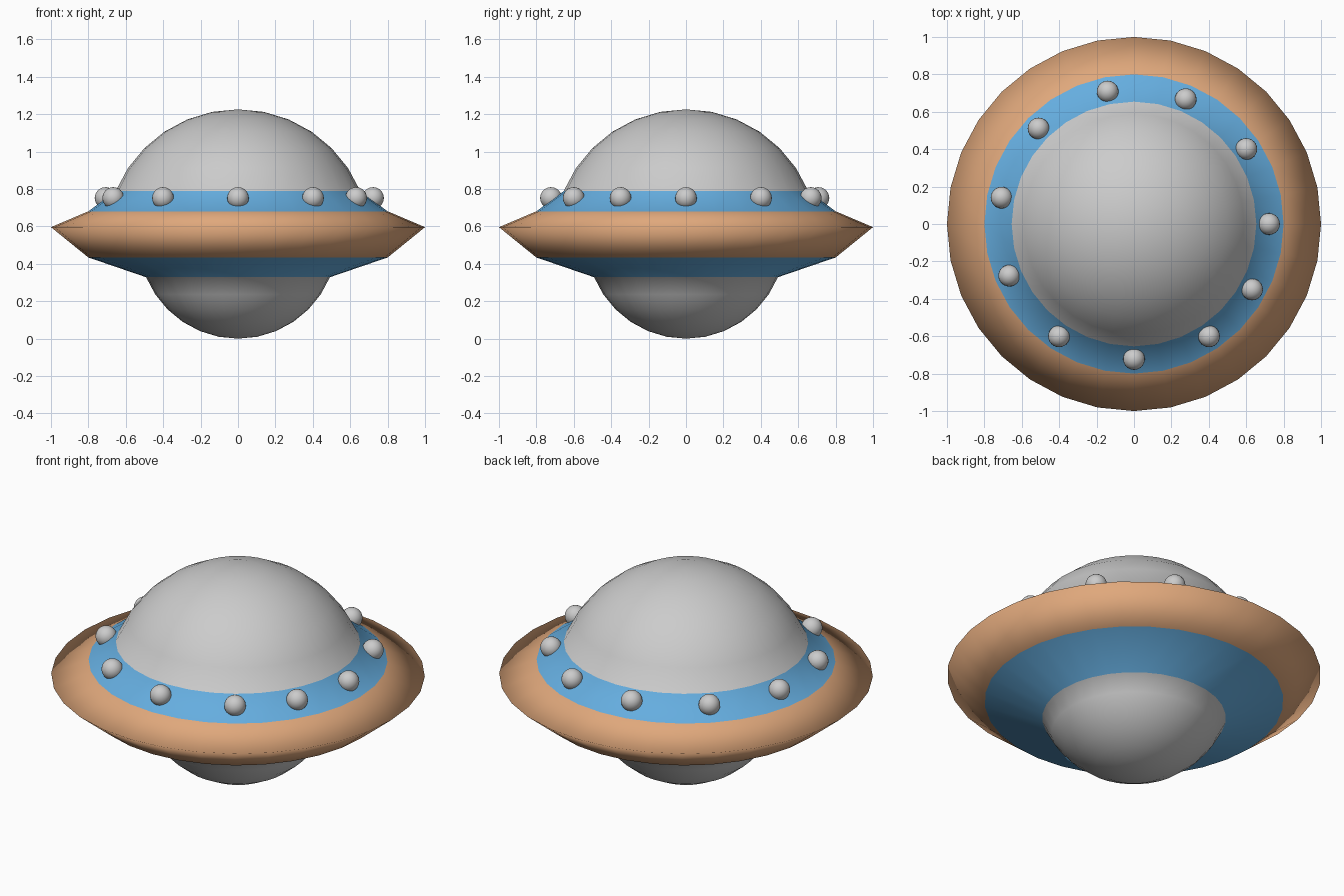
import bpy
import bmesh
from math import sin, cos, pi, radians

if "Cube" in bpy.data.objects:
    bpy.data.objects.remove(bpy.data.objects["Cube"])

SIDES = 32
STEP = pi / 16


def material(name, color):
    m = bpy.data.materials.new(name)
    m.diffuse_color = color
    m.use_nodes = True
    m.node_tree.nodes["Principled BSDF"].inputs["Base Color"].default_value = m.diffuse_color
    return m


grey = material("grey", (0.8, 0.8, 0.8, 1))
blue = material("blue", (0.13, 0.42, 0.74, 1))
tan = material("tan", (0.74, 0.39, 0.2, 1))


def finish(bm, name, mats):
    bmesh.ops.recalc_face_normals(bm, faces=bm.faces)
    for f in bm.faces:
        f.smooth = True
    mesh = bpy.data.meshes.new(name)
    bm.to_mesh(mesh)
    bm.free()
    for m in mats:
        mesh.materials.append(m)
    obj = bpy.data.objects.new(name, mesh)
    bpy.context.collection.objects.link(obj)
    return obj


# Hull profile: belly cap, lower band, rim, upper band, dome cap
belly = [(0.532 * sin(i * STEP), 0.532 - 0.532 * cos(i * STEP)) for i in range(1, 7)]
dome = [(0.708 * sin(i * STEP), 0.518 + 0.708 * cos(i * STEP)) for i in range(6, 0, -1)]
profile = belly + [(0.8, 0.434), (1.0, 0.596), (0.8, 0.681)] + dome
strip_mats = [0] * 5 + [1, 2, 2, 1] + [0] * 5

# Saucer hull: one continuous turned surface
bm = bmesh.new()
rings = [[bm.verts.new((r * cos(2 * pi * k / SIDES), r * sin(2 * pi * k / SIDES), z))
          for k in range(SIDES)] for r, z in profile]
for (lo, hi), mat in zip(zip(rings, rings[1:]), strip_mats):
    for k in range(SIDES):
        n = (k + 1) % SIDES
        bm.faces.new((lo[k], lo[n], hi[n], hi[k])).material_index = mat
bottom = bm.verts.new((0, 0, 0))
top = bm.verts.new((0, 0, 1.226))
for k in range(SIDES):
    n = (k + 1) % SIDES
    bm.faces.new((bottom, rings[0][n], rings[0][k]))
    bm.faces.new((top, rings[-1][k], rings[-1][n]))
finish(bm, "saucer_hull", [grey, blue, tan])

# Running lights around the upper band; the last gap is split unevenly
angles = [33.75 * i for i in range(10)] + [331]
for i, a in enumerate(angles):
    bm = bmesh.new()
    bmesh.ops.create_uvsphere(bm, u_segments=24, v_segments=12, radius=0.058)
    light = finish(bm, f"running_light_{i + 1}", [grey])
    light.location = (0.722 * cos(radians(a)), 0.722 * sin(radians(a)), 0.752)
